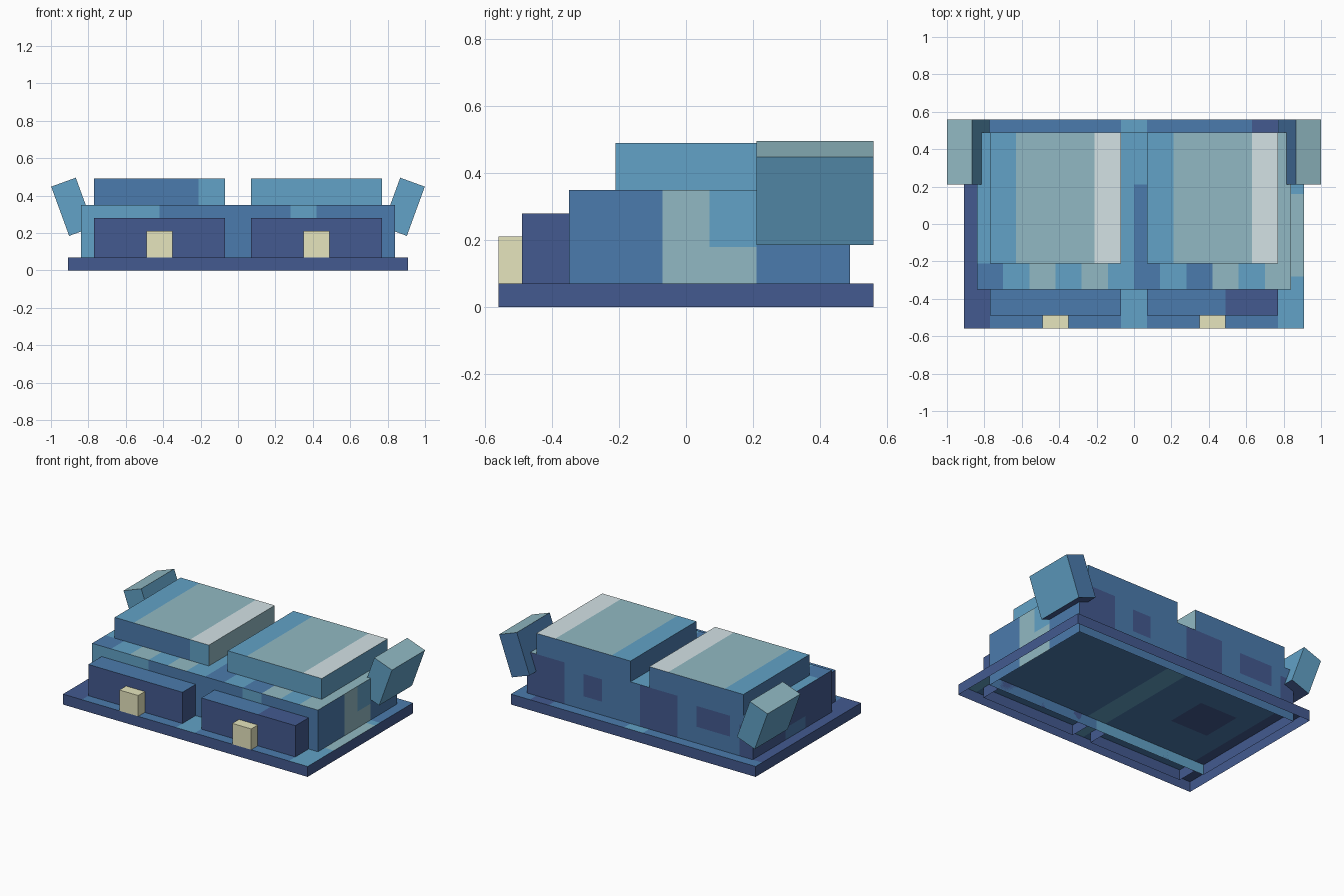
import bpy, bmesh, math
from mathutils import Vector, Matrix

old = bpy.data.objects.get("Cube")
if old:
    bpy.data.objects.remove(old, do_unlink=True)

# Palette
HEX = {"mid_blue": "4B7BAD", "sky_blue": "62A2C7", "indigo": "435A90",
       "grey_green": "91B9C3", "pale_grey": "D3E2E5", "cream": "E6E5BE"}
MID, SKY, IND, GRN, PALE, CREAM = range(6)
MATS = []
for mat_name, code in HEX.items():
    srgb = [int(code[i:i + 2], 16) / 255 for i in (0, 2, 4)]
    col = [((c + 0.055) / 1.055) ** 2.4 for c in srgb] + [1.0]
    m = bpy.data.materials.new(mat_name)
    m.use_nodes = True
    m.diffuse_color = col
    bsdf = m.node_tree.nodes["Principled BSDF"]
    bsdf.inputs["Base Color"].default_value = col
    bsdf.inputs["Roughness"].default_value = 0.8
    MATS.append(m)

DIRS = {"right": (0, -1), "left": (0, 1), "front": (1, -1),
        "back": (1, 1), "down": (2, -1), "up": (2, 1)}


def side_of(normal):
    axis = max(range(3), key=lambda i: abs(normal[i]))
    sign = 1 if normal[axis] > 0 else -1
    return next(k for k, v in DIRS.items() if v == (axis, sign))


def panel_box(name, lo, hi, base, sides=None, patches=(), tilt=0.0, open_bottom=True):
    """Box with a colour per side; patches (side, (a0, a1), (b0, b1), colour)
    recolour a rectangle of one side."""
    sides = sides or {}
    bm = bmesh.new()
    lo, hi = Vector(lo), Vector(hi)
    size, mid = hi - lo, (lo + hi) / 2
    bmesh.ops.create_cube(bm, size=1.0,
                          matrix=Matrix.Translation(mid) @ Matrix.Diagonal((*size, 1)))
    bm.normal_update()
    if open_bottom:
        bottom = [f for f in bm.faces if f.normal.z < -0.5]
        bmesh.ops.delete(bm, geom=bottom, context='FACES_ONLY')
    # Cut along every patch border
    cuts = set()
    for side, a, b, _ in patches:
        axes = [i for i in range(3) if i != DIRS[side][0]]
        cuts |= {(axes[0], v) for v in a} | {(axes[1], v) for v in b}
    for axis, v in sorted(cuts):
        if lo[axis] + 1e-4 < v < hi[axis] - 1e-4:
            co, no = Vector((0, 0, 0)), Vector((0, 0, 0))
            co[axis], no[axis] = v, 1
            bmesh.ops.bisect_plane(bm, geom=bm.verts[:] + bm.edges[:] + bm.faces[:],
                                   dist=1e-5, plane_co=co, plane_no=no)
    bm.normal_update()
    # Colour the faces
    for f in bm.faces:
        side, c = side_of(f.normal), f.calc_center_median()
        f.material_index = sides.get(side, base)
        p, q = [c[i] for i in range(3) if i != DIRS[side][0]]
        for s, a, b, colour in patches:
            if s == side and a[0] < p < a[1] and b[0] < q < b[1]:
                f.material_index = colour
    if tilt:
        bmesh.ops.rotate(bm, verts=bm.verts[:], cent=mid,
                         matrix=Matrix.Rotation(tilt, 3, 'Y'))
    me = bpy.data.meshes.new(name)
    bm.to_mesh(me)
    bm.free()
    for m in MATS:
        me.materials.append(m)
    ob = bpy.data.objects.new(name, me)
    bpy.context.collection.objects.link(ob)
    return ob


# Base tray, an open shell underneath
panel_box("base_tray", (-0.91, -0.56, 0), (0.91, 0.56, 0.07), IND, {"up": MID}, [
    ("up", (-0.91, -0.77), (-0.56, 0.49), IND),
    ("up", (-0.07, 0.07), (-0.56, 0.56), SKY),
    ("up", (0.63, 0.77), (0.49, 0.56), IND),
    ("up", (0.77, 0.91), (-0.56, 0.21), SKY),
    ("up", (0.77, 0.91), (-0.28, 0.16), GRN),
    ("up", (-0.63, -0.35), (-0.07, 0.21), IND),
])

# Main body with a row of coloured panels along the front ledge
ledge = [("up", (x, x + 0.14), (-0.35, -0.21), c) for x, c in
         [(-0.70, SKY), (-0.56, GRN), (-0.42, SKY), (-0.28, GRN), (-0.14, SKY),
          (0.14, SKY), (0.28, MID), (0.42, GRN), (0.56, SKY), (0.70, GRN)]]
panel_box("main_body", (-0.84, -0.35, 0), (0.84, 0.49, 0.35), MID,
          {"right": IND}, ledge + [
    ("up", (-0.84, -0.77), (-0.21, 0.49), SKY),
    ("up", (-0.07, 0.0), (-0.21, 0.49), SKY),
    ("up", (0.0, 0.07), (0.21, 0.49), SKY),
    ("up", (0.77, 0.84), (-0.21, 0.49), GRN),
    ("front", (-0.84, -0.42), (0.0, 0.35), SKY),
    ("front", (-0.42, 0.0), (0.0, 0.07), SKY),
    ("front", (0.28, 0.42), (0.07, 0.35), SKY),
    ("left", (-0.07, 0.21), (0.0, 0.35), GRN),
    ("left", (0.07, 0.21), (0.18, 0.35), SKY),
    ("right", (-0.07, 0.14), (0.07, 0.15), MID),
    ("back", (0.56, 0.84), (0.07, 0.35), IND),
    ("back", (0.28, 0.42), (0.16, 0.31), IND),
    ("back", (-0.28, 0.0), (0.07, 0.35), IND),
    ("back", (-0.67, -0.42), (0.18, 0.32), IND),
    ("back", (-0.84, -0.74), (0.07, 0.28), IND),
])

for s, tag in ((-1, "right"), (1, "left")):
    x0, x1 = sorted((s * 0.07, s * 0.77))

    # Raised roof block with striped top
    front = MID if s < 0 else SKY
    panel_box(tag + "_roof_block", (x0, -0.21, 0.35), (x1, 0.49, 0.49), MID,
              {"front": front, "up": GRN, "left": GRN if s < 0 else SKY}, [
        ("up", (x0, x0 + 0.14), (-0.21, 0.49), SKY),
        ("up", (x1 - 0.14, x1), (-0.21, 0.49), PALE),
        ("front", (x1 - 0.14, x1), (0.35, 0.49), SKY),
    ])

    # Low front box and its lamp
    panel_box(tag + "_front_box", (x0, -0.49, 0), (x1, -0.35, 0.28), IND,
              {"up": MID}, [("up", (0.49, 0.77), (-0.49, -0.35), IND)])
    panel_box(tag + "_lamp", (s * 0.42 - 0.07, -0.56, 0.07),
              (s * 0.42 + 0.07, -0.49, 0.21), CREAM)

    # Tilted rear fin
    inner = "right" if s > 0 else "left"
    panel_box(tag + "_rear_fin", (s * 0.885 - 0.07, 0.21, 0.20),
              (s * 0.885 + 0.07, 0.56, 0.48), SKY,
              {"up": GRN, "back": MID if s > 0 else SKY, "down": IND,
               inner: MID if s > 0 else SKY}, tilt=s * math.radians(20),
              open_bottom=False)
